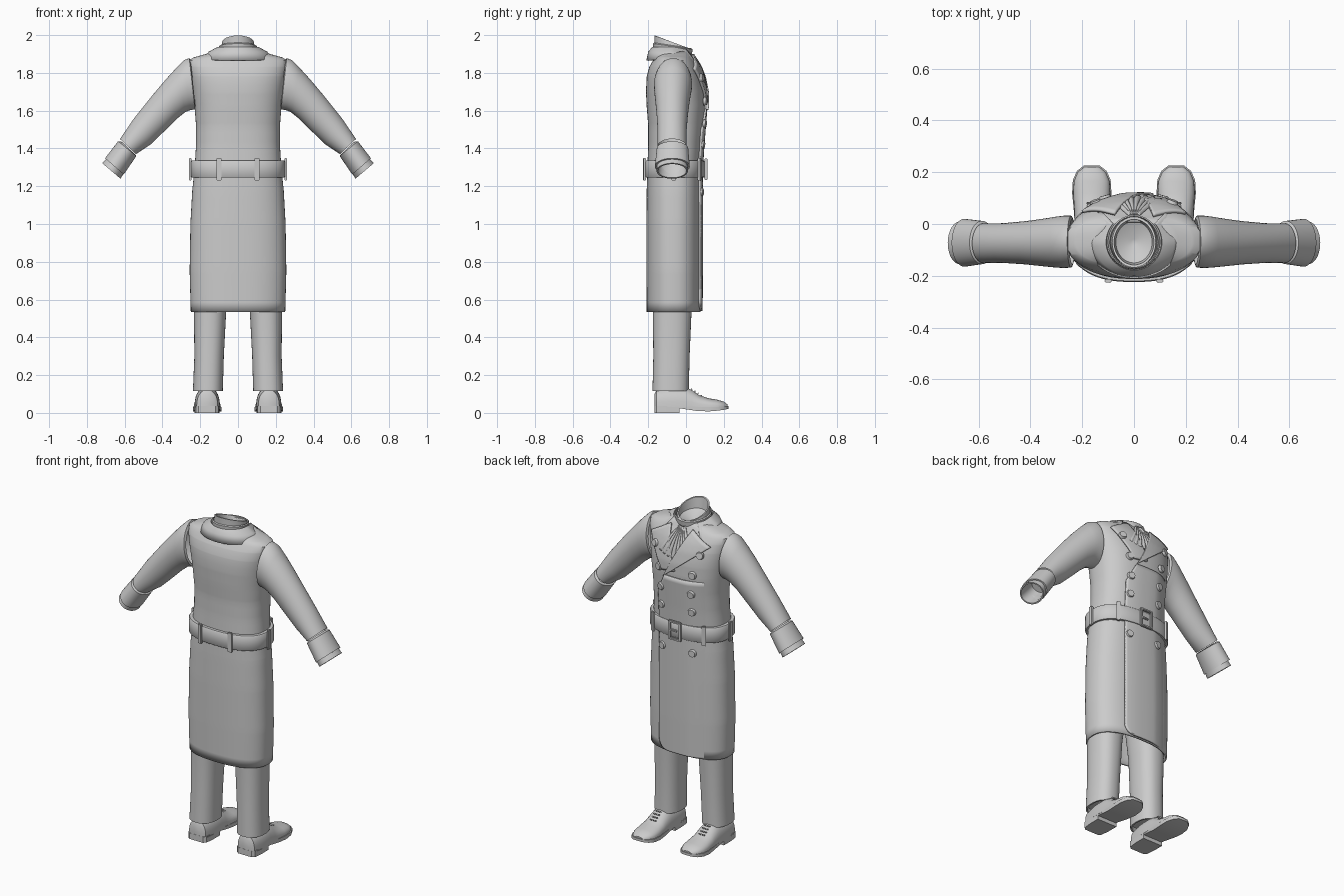
import bpy, bmesh, math
from mathutils import Vector

if "Cube" in bpy.data.objects:
    bpy.data.objects.remove(bpy.data.objects["Cube"])

GREY = bpy.data.materials.new("cloth_grey")
GREY.diffuse_color = (0.6, 0.6, 0.6, 1)
GREY.use_nodes = True
GREY.node_tree.nodes["Principled BSDF"].inputs["Base Color"].default_value = GREY.diffuse_color


def finish(name, bm, thick=0, angle=40, normals=True):
    if normals:
        bmesh.ops.recalc_face_normals(bm, faces=bm.faces)
    me = bpy.data.meshes.new(name)
    bm.to_mesh(me)
    bm.free()
    me.materials.append(GREY)
    ob = bpy.data.objects.new(name, me)
    bpy.context.collection.objects.link(ob)
    bpy.ops.object.select_all(action='DESELECT')
    ob.select_set(True)
    bpy.context.view_layer.objects.active = ob
    bpy.ops.object.shade_smooth_by_angle(angle=math.radians(angle))
    if thick:
        m = ob.modifiers.new("thickness", 'SOLIDIFY')
        m.thickness, m.offset = thick, -1
    return ob


def loft(name, rings, caps=(False, False), closed=True, thick=0, angle=40):
    bm = bmesh.new()
    vs = [[bm.verts.new(p) for p in r] for r in rings]
    n = len(rings[0])
    for a, b in zip(vs, vs[1:]):
        for i in range(n if closed else n - 1):
            j = (i + 1) % n
            bm.faces.new((a[i], a[j], b[j], b[i]))
    if caps[0]:
        bm.faces.new(vs[0])
    if caps[1]:
        bm.faces.new(vs[-1])
    return finish(name, bm, thick, angle)


def box(name, loc, size, rot=0, tilt=0, bevel=0.003):
    bm = bmesh.new()
    bmesh.ops.create_cube(bm, size=1)
    bmesh.ops.scale(bm, vec=size, verts=bm.verts)
    bmesh.ops.bevel(bm, geom=bm.edges[:], offset=bevel, segments=2, affect='EDGES')
    ob = finish(name, bm)
    ob.location, ob.rotation_euler = loc, (tilt, 0, rot)
    return ob


def oval(cx, cy, z, rx, ry, e=2.0, n=64):
    pts = []
    for i in range(n):
        a = 2 * math.pi * i / n
        c, s = math.cos(a), math.sin(a)
        pts.append((cx + rx * math.copysign(abs(c) ** (2 / e), c),
                    cy + ry * math.copysign(abs(s) ** (2 / e), s), z))
    return pts


# Coat body sections: height, half width, back y, front y
COAT = [(.535, .25, -.208, .078), (.75, .256, -.21, .08), (1.0, .252, -.21, .08),
        (1.18, .242, -.208, .08), (1.29, .23, -.205, .08), (1.42, .222, -.2, .088),
        (1.52, .222, -.2, .096), (1.62, .23, -.208, .104), (1.7, .24, -.212, .101),
        (1.78, .254, -.208, .085), (1.83, .262, -.195, .066), (1.865, .262, -.175, .046),
        (1.882, .235, -.165, .035), (1.9, .17, -.155, .026), (1.925, .1, -.15, .015)]
EXP = 2.4


def section(z):
    z = min(max(z, COAT[0][0]), COAT[-1][0])
    for a, b in zip(COAT, COAT[1:]):
        if z <= b[0]:
            t = (z - a[0]) / (b[0] - a[0])
            hx, yb, yf = (a[k] + (b[k] - a[k]) * t for k in (1, 2, 3))
            return hx, (yb + yf) / 2, (yf - yb) / 2


def front(x, z):
    hx, yc, hy = section(z)
    return yc + hy * max(0, 1 - min(1, abs(x) / hx) ** EXP) ** (1 / EXP)


levels = sorted({s[0] for s in COAT} | {.535 + .05 * i for i in range(28)})
rings = []
for z in levels:
    hx, yc, hy = section(z)
    rings.append(oval(0, yc, z, hx, hy, EXP, 80))
loft("coat_body", rings, thick=.01)


def drape(name, point, nu, nv, thick=.012, angle=40):
    """Sheet laid on the chest; point(u, v) gives x, z and lift."""
    rows = []
    for j in range(nv + 1):
        row = []
        for i in range(nu + 1):
            x, z, lift = point(i / nu, j / nv)
            row.append((x, front(x, z) + lift, z))
        rows.append(row)
    ob = loft(name, rows, closed=False, angle=angle)
    m = ob.modifiers.new("thickness", 'SOLIDIFY')
    m.thickness, m.offset = thick, 0
    return ob


# Overlapping front panel with a rounded lower corner
def panel(u, v):
    z = .54 + 1.07 * v ** 1.3
    edge = .125
    if z < .6:
        edge -= .06 - math.sqrt(max(0, .06 ** 2 - (.6 - z) ** 2))
    if z > 1.5:
        edge -= .055 * (z - 1.5) / .11
    x = -.2 + (edge + .2) * u
    return x, z, -.012 + .016 * min(1, (x + .2) / .12)


drape("front_panel", panel, 24, 50)


# Notched lapels
def lapel(corners, lift):
    a, b, c, d = [Vector(p) for p in corners]

    def point(u, v):
        p = a.lerp(b, u).lerp(d.lerp(c, u), v)
        return p.x, p.y, lift
    return point


drape("lapel_under", lapel([(.075, 1.895), (.2, 1.825), (.085, 1.64), (.0, 1.65)], .008), 14, 16)
drape("lapel_over", lapel([(-.075, 1.895), (-.2, 1.825), (.075, 1.605), (.062, 1.625)], .014), 14, 16)


# Pleated neckcloth in the opening
def pleats(u, v):
    a = (u - .5) * 1.1
    r = .03 + .17 * v
    return math.sin(a) * r * 1.1, 1.925 - r * math.cos(a), .004 + .01 * abs(math.sin(u * math.pi * 8))


drape("pleated_neckcloth", pleats, 64, 14, .006, 60)

# Fold-over coat collar
cols = []
for i in range(49):
    t = math.radians(48 + 264 * i / 48)
    s, c = math.sin(t), math.cos(t)
    f = max(0, c)
    out = (.185 * s, -.065 + (.145 + .05 * f) * c, 1.878 - .012 * max(0, -c) - .06 * f)
    mid = (.155 * s, -.07 + (.13 + .05 * f) * c, 1.912 - .05 * f)
    inn = (.108 * s, -.07 + .108 * c, 1.938 - .02 * f)
    low = (.1 * s, -.07 + .1 * c, 1.9)
    cols.append([out, mid, inn, low])
loft("coat_collar", cols, closed=False, thick=.009)


# Shirt collar and slanted open neck
def slant(rx, ry, z, k):
    return [(x, y, z - k * (y + .07) / ry) for x, y, _ in oval(0, -.07, 0, rx, ry, 2, 48)]


loft("shirt_collar", [slant(.1, .1, 1.89, 0), slant(.1, .105, 1.94, .015),
                      slant(.094, .1, 1.945, .015), slant(.088, .094, 1.92, .01)])
loft("neck_opening", [slant(.094, .097, 1.9, 0), slant(.088, .096, 1.94, .02),
                      slant(.084, .098, 1.962, .036), slant(.077, .088, 1.962, .034),
                      slant(.07, .08, 1.92, .01), slant(.012, .012, 1.885, 0)], caps=(False, True))


# Sleeves, folded cuffs and shirt cuffs
def arm_ring(s, tx, tz, bx, bz, y0, y1, n=40):
    out = []
    for i in range(n):
        a = 2 * math.pi * i / n
        k = math.cos(a) / 2
        out.append((s * ((tx + bx) / 2 + (tx - bx) * k), (y0 + y1) / 2 + (y1 - y0) / 2 * math.sin(a),
                    (tz + bz) / 2 + (tz - bz) * k))
    return out


SLEEVE = [(.25, 1.86, .225, 1.62, -.155, .02), (.258, 1.878, .228, 1.607, -.168, .032),
          (.285, 1.868, .255, 1.602, -.17, .032), (.325, 1.828, .28, 1.592, -.168, .028),
          (.38, 1.768, .325, 1.556, -.163, .02), (.45, 1.685, .385, 1.496, -.156, .011),
          (.55, 1.56, .462, 1.422, -.15, .003), (.625, 1.45, .54, 1.37, -.15, .002)]
CUFF = [(.615, 1.435, .548, 1.372, -.145, 0), (.635, 1.438, .538, 1.36, -.155, .012),
        (.704, 1.348, .605, 1.262, -.165, .02), (.698, 1.343, .611, 1.268, -.155, .01),
        (.67, 1.37, .59, 1.3, -.145, 0)]
SHIRT = [(.66, 1.38, .58, 1.31, -.15, .004), (.719, 1.322, .622, 1.24, -.156, .01),
         (.713, 1.317, .628, 1.245, -.148, .002), (.64, 1.4, .56, 1.335, -.14, -.005)]
for s, side in ((1, "right"), (-1, "left")):
    loft("sleeve_" + side, [arm_ring(s, *r) for r in SLEEVE])
    loft("folded_cuff_" + side, [arm_ring(s, *r) for r in CUFF])
    loft("shirt_cuff_" + side, [arm_ring(s, *r) for r in SHIRT], caps=(False, True))

# Belt
belt = []
for z, off in ((1.245, -.005), (1.245, .015), (1.25, .019), (1.33, .019), (1.335, .015), (1.335, -.005)):
    hx, yc, hy = section(1.29)
    belt.append(oval(0, yc, z, hx + off, hy + off, EXP, 80))
loft("belt", belt)


# Belt loops around the waist
def belt_point(x, back):
    hx, yc, hy = section(1.29)
    hx, hy = hx + .022, hy + .022
    y = hy * max(0, 1 - (abs(x) / hx) ** EXP) ** (1 / EXP)
    return yc - y if back else yc + y


for s in (1, -1):
    box("back_belt_loop", (s * .1, belt_point(.1, True), 1.29), (.026, .014, .118), s * .08)
    box("front_belt_loop", (s * .17, belt_point(.17, False), 1.29), (.024, .014, .118), -s * .4)
    box("side_belt_loop", (s * .252, -.065, 1.29), (.014, .026, .118))

# Buckle frame and prong
by = belt_point(0, False) + .004
for s in (1, -1):
    box("buckle_side", (s * .035, by, 1.29), (.013, .016, .115))
    box("buckle_bar", (0, by, 1.29 + s * .051), (.08, .016, .013))
box("buckle_prong", (.012, by, 1.29), (.05, .012, .012))

# Two columns of buttons
for z, bx in ((1.17, .1), (1.42, .1), (1.53, .1), (1.65, .112), (1.775, .15)):
    for s in (1, -1):
        bm = bmesh.new()
        bmesh.ops.create_cone(bm, cap_ends=True, segments=24, radius1=.024, radius2=.019, depth=.014)
        ob = finish("coat_button", bm, angle=50)
        x = s * bx
        e = .01
        nrm = Vector((front(x - e, z) - front(x + e, z), 2 * e, front(x, z - e) - front(x, z + e)))
        ob.rotation_euler = nrm.to_track_quat('Z', 'Y').to_euler()
        ob.location = (x, front(x, z) + (.018 if z > 1.7 else .012), z)

# Trousers: height, centre x, half width, centre y, half depth
LEG = [(.14, .159, .068, -.08, .085), (.115, .159, .07, -.08, .088), (.115, .159, .079, -.081, .096),
       (.13, .159, .079, -.081, .096), (.3, .153, .078, -.077, .096), (.53, .148, .085, -.073, .102),
       (.8, .13, .105, -.068, .115), (1.0, .12, .115, -.065, .12)]
# Shoe upper: y, half width, top height; sole: y, half width, underside, top
UPPER = [(-.167, .04, .1), (-.155, .056, .122), (-.09, .066, .135), (-.01, .067, .138), (.03, .067, .122),
         (.07, .069, .094), (.12, .072, .077), (.165, .069, .07), (.2, .054, .06), (.22, .03, .045)]
SOLE = [(-.168, .045, .025, .036), (-.155, .06, .025, .036), (-.08, .066, .024, .036),
        (-.02, .065, .022, .036), (.06, .07, .01, .032), (.12, .076, .008, .03),
        (.17, .073, .012, .032), (.205, .057, .017, .035), (.226, .03, .022, .037)]
HEEL = [(-.168, .045), (-.155, .06), (-.1, .066), (-.035, .066)]
for s, side in ((1, "right"), (-1, "left")):
    cx = s * .163
    loft("trouser_leg_" + side, [oval(s * x, y, z, hx, hy, 2.3, 40) for z, x, hx, y, hy in LEG],
         caps=(True, True))
    rings = []
    for y, w, h in UPPER:
        rings.append([(cx + w * math.cos(math.pi * i / 16), y,
                       .03 + (h - .03) * math.sin(math.pi * i / 16) ** .75) for i in range(17)])
    loft("shoe_upper_" + side, rings, caps=(True, True))
    loft("shoe_sole_" + side, [[(cx - w, y, a), (cx + w, y, a), (cx + w, y, b), (cx - w, y, b)]
                               for y, w, a, b in SOLE], caps=(True, True))
    loft("shoe_heel_" + side, [[(cx - w, y, 0), (cx + w, y, 0), (cx + w, y, .03), (cx - w, y, .03)]
                               for y, w in HEEL], caps=(True, True))
    # Laces over the instep
    for k in range(4):
        box("shoe_lace_" + side, (cx, .03 + .017 * k, .126 - .0115 * k), (.04, .007, .009), 0, -.6, .002)
